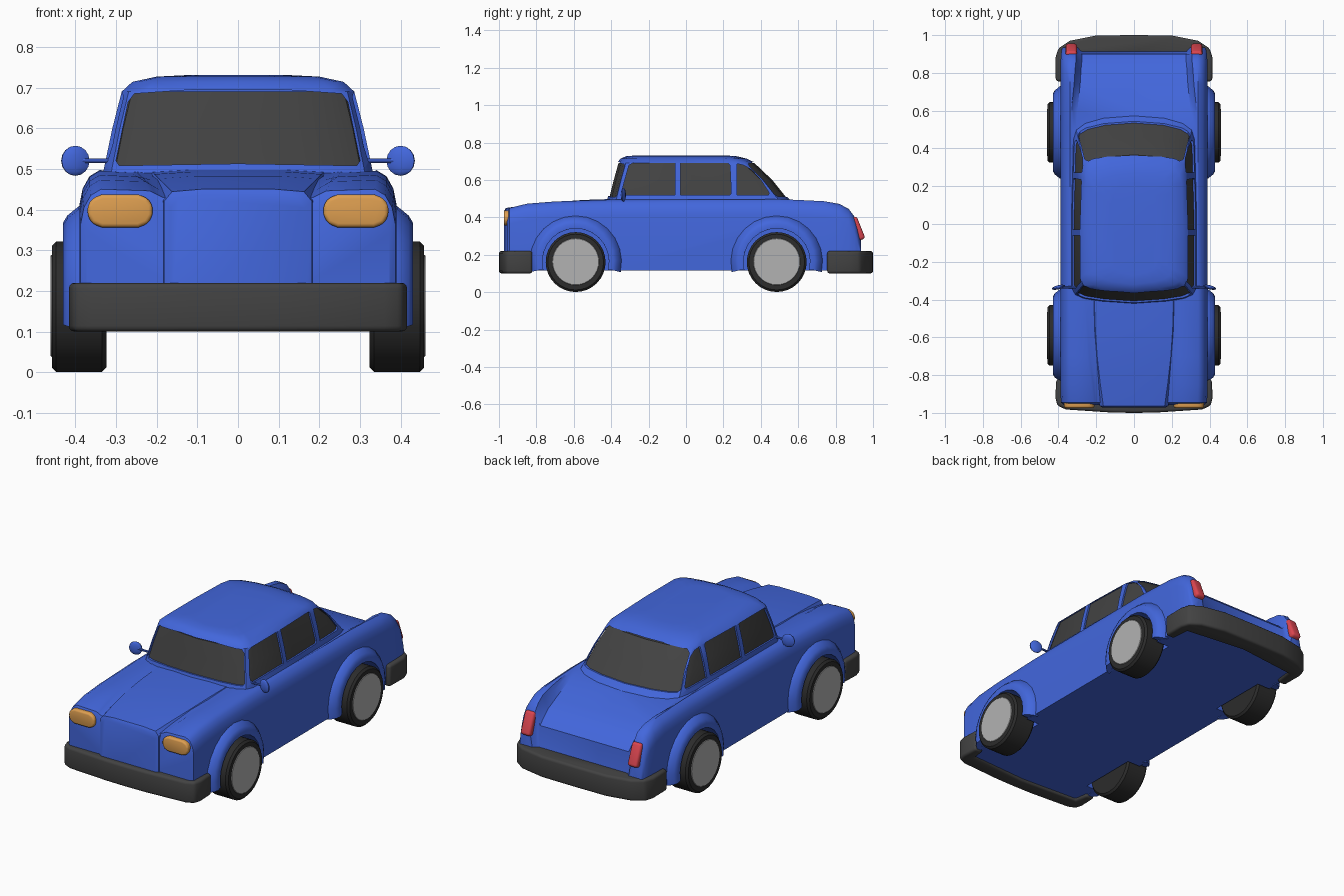
import bpy, bmesh, math
from mathutils import Matrix, Vector

if "Cube" in bpy.data.objects:
    bpy.data.objects.remove(bpy.data.objects["Cube"])


def material(name, rgb):
    m = bpy.data.materials.new(name)
    m.diffuse_color = (*rgb, 1)
    m.use_nodes = True
    m.node_tree.nodes["Principled BSDF"].inputs["Base Color"].default_value = m.diffuse_color
    return m


BLUE = material("blue_paint", (0.055, 0.135, 0.72))
DARK = material("dark_trim", (0.055, 0.055, 0.055))
TYRE = material("tyre_rubber", (0.025, 0.025, 0.025))
AMBER = material("amber_lamp", (0.72, 0.34, 0.08))
RED = material("red_lamp", (0.7, 0.06, 0.08))
HUB = material("hub_grey", (0.45, 0.45, 0.45))


def finish(name, bm, mat, bevel=0, angle=35, cutters=()):
    bmesh.ops.recalc_face_normals(bm, faces=bm.faces)
    me = bpy.data.meshes.new(name)
    bm.to_mesh(me)
    bm.free()
    ob = bpy.data.objects.new(name, me)
    bpy.context.collection.objects.link(ob)
    if mat:
        me.materials.append(mat)
    bpy.ops.object.select_all(action='DESELECT')
    ob.select_set(True)
    bpy.context.view_layer.objects.active = ob
    if bevel:
        b = ob.modifiers.new("round", 'BEVEL')
        b.width, b.segments = bevel, 3
        bpy.ops.object.modifier_apply(modifier=b.name)
    for c in cutters:
        m = ob.modifiers.new("cut", 'BOOLEAN')
        m.operation, m.object = 'DIFFERENCE', c
        bpy.ops.object.modifier_apply(modifier=m.name)
    if angle:
        bpy.ops.object.shade_smooth_by_angle(angle=math.radians(angle))
    for c in cutters:
        bpy.data.objects.remove(c)
    return ob


def loft(rings, closed=False):
    """Skin a list of equal rings; cap both ends unless closed."""
    bm = bmesh.new()
    vs = [[bm.verts.new(p) for p in r] for r in rings]
    n = len(vs[0])
    pairs = list(zip(vs, vs[1:])) + ([(vs[-1], vs[0])] if closed else [])
    for a, b in pairs:
        for i in range(n):
            bm.faces.new((a[i], a[(i + 1) % n], b[(i + 1) % n], b[i]))
    if not closed:
        bm.faces.new(vs[0])
        bm.faces.new(vs[-1])
    return bm


def mirrored(half):
    """Complete a ring whose first and last points lie on x = 0."""
    return half + [(-p[0], *p[1:]) for p in reversed(half[1:-1])]


def prism(outline, axis, lo, hi):
    def put(p, t):
        q = list(p)
        q.insert(axis, t)
        return q
    return loft([[put(p, t) for p in outline] for t in (lo, hi)])


def lathe_x(profile, y, z, a0=0, a1=360, n=32):
    """Revolve (x, r) points around an axis parallel to x."""
    full = a1 - a0 == 360
    rings = []
    for i in range(n if full else n + 1):
        a = math.radians(a0 + (a1 - a0) * i / n)
        rings.append([(x, y + r * math.cos(a), z + r * math.sin(a)) for x, r in profile])
    return loft(rings, closed=full)


def disc_x(x0, x1, r, y, z, n=32, chamfer=0.0):
    rings = [(x0, r - chamfer), (x0 + chamfer, r), (x1 - chamfer, r), (x1, r - chamfer)]
    if not chamfer:
        rings = [(x0, r), (x1, r)]
    return loft([[(x, y + q * math.cos(math.tau * i / n), z + q * math.sin(math.tau * i / n))
                  for i in range(n)] for x, q in rings])


def flip(bm, s):
    bmesh.ops.scale(bm, vec=(s, 1, 1), verts=bm.verts)
    return bm


AXLES = {"front": -0.59, "rear": 0.485}
SIDES = {"right": 1, "left": -1}
ZB = 0.115

# main body: y, half width, fender top, fender inner x, centre height
stations = [(-.957, .372, .425, .215, .40), (-.945, .387, .45, .205, .43),
            (-.85, .39, .473, .215, .45), (-.70, .39, .485, .235, .473),
            (-.40, .39, .495, .25, .49), (.50, .39, .497, .325, .492),
            (.60, .39, .493, .32, .472), (.74, .39, .486, .305, .43),
            (.82, .39, .472, .30, .398), (.87, .388, .445, .295, .365),
            (.90, .386, .405, .295, .335), (.915, .384, .36, .295, .20),
            (.935, .38, .28, .297, .14)]
rings = [mirrored([(0, y, ZB), (w, y, ZB), (w, y, zf - .085), (w - .008, y, zf - .045),
                   (w - .025, y, zf - .015), (w - .05, y, zf), (xi + .012, y, zf - .004),
                   (xi, y, (zf + zc) / 2), (xi - .02, y, zc), (0, y, zc)])
         for y, w, zf, xi, zc in stations]
wells = [finish("wheel_well", flip(disc_x(.31, .5, .178, y, .163), s), None, angle=0)
         for y in AXLES.values() for s in SIDES.values()]
finish("body", loft(rings), BLUE, cutters=wells)

# raised hood and nose panel
hood = [(-.972, .165, .435), (-.963, .182, .45), (-.85, .198, .466),
        (-.70, .215, .482), (-.55, .225, .493), (-.40, .23, .498)]
finish("hood", loft([mirrored([(0, y, ZB), (w, y, ZB), (w, y, z - .03), (w - .02, y, z - .006),
                               (w * .5, y, z), (0, y, z)]) for y, w, z in hood]), BLUE)


# cabin shell with window openings over a slightly smaller glass core
def cabin_ring(z, w, f, b, d=0.0):
    w, f, b = w - d, f + d, b - d
    v = w * .97
    return [(x, y, z) for x, y in mirrored(
        [(0, f), (.5 * w, f + .012), (.8 * w, f + .028), (.94 * w, f + .048), (w, f + .085),
         (w, (f + b) / 2), (v, b - .11), (.95 * v, b - .06), (.8 * v, b - .032),
         (.5 * v, b - .01), (0, b)])]


levels = [(.45, .337, -.435, .60), (.50, .33, -.42, .55), (.60, .309, -.395, .47),
          (.69, .286, -.37, .375), (.714, .26, -.35, .325), (.727, .20, -.32, .27),
          (.731, .12, -.27, .21)]
side_windows = [
    [(-.34, .52), (-.06, .52), (-.06, .69), (-.285, .69), (-.305, .678), (-.338, .56)],
    [(-.03, .52), (.235, .52), (.242, .53), (.235, .68), (.225, .69), (-.03, .69)],
    [(.272, .52), (.44, .52), (.445, .53), (.40, .60), (.35, .655), (.31, .678), (.272, .687)]]
half_front = [(0, .513), (.292, .508), (.30, .52), (.27, .665), (.255, .685), (.11, .695), (0, .695)]
half_rear = [(0, .508), (.285, .512), (.297, .525), (.26, .67), (.24, .688), (.11, .695), (0, .696)]
cutters = [finish("window_cut", prism(o, 0, -.5, .5), None, angle=0) for o in side_windows]
cutters.append(finish("window_cut", prism(mirrored(half_front), 1, -.6, -.25), None, angle=0))
cutters.append(finish("window_cut", prism(mirrored(half_rear), 1, .29, .75), None, angle=0))
finish("cabin", loft([cabin_ring(*l) for l in levels]), BLUE, angle=30, cutters=cutters)
finish("window_glass", loft([cabin_ring(*l, .009) for l in levels[:4]]), DARK, angle=30)

# wrap-around bumpers, U-shaped in plan
front_u = mirrored([(0, -1.0), (.12, -.998), (.36, -.982), (.405, -.962), (.416, -.92),
                    (.412, -.822), (.36, -.822), (.35, -.90), (0, -.92)])
rear_u = mirrored([(0, 1.0), (.20, .998), (.34, .97), (.40, .93), (.416, .88),
                   (.414, .755), (.36, .755), (.35, .86), (0, .90)])
finish("front_bumper", prism(front_u, 2, .10, .22), DARK, bevel=.014)
finish("rear_bumper", prism(rear_u, 2, .10, .22), DARK, bevel=.014)

for side, s in SIDES.items():
    # wheels and flared arches
    for end, y in AXLES.items():
        tag = f"{end}_{side}"
        finish(f"{tag}_tyre", flip(disc_x(.323, .458, .16, y, .161, chamfer=.011), s), TYRE)
        finish(f"{tag}_hub", flip(disc_x(.44, .461, .125, y, .163, chamfer=.002), s), HUB)
        arch = [(.375, .248), (.392, .245), (.42, .222), (.43, .205), (.428, .178), (.375, .178)]
        finish(f"{tag}_arch", flip(lathe_x(arch, y, .163, -13, 193, 14), s), BLUE)

    # headlights
    lamp = [(.21, .385), (.21, .41), (.222, .428), (.245, .437), (.335, .437), (.358, .428),
            (.37, .41), (.37, .385), (.358, .365), (.335, .356), (.245, .356), (.222, .365)]
    finish(f"{side}_headlight", flip(prism(lamp, 1, -.974, -.93), s), AMBER, bevel=.01)

    # tail lights, leaning with the fin
    bm = bmesh.new()
    bmesh.ops.create_cube(bm, size=1, matrix=Matrix.Translation((.332 * s, .916, .34))
                          @ Matrix.Rotation(.38, 4, 'X') @ Matrix.Diagonal((.06, .042, .128, 1)))
    finish(f"{side}_tail_light", bm, RED, bevel=.014)

    # door mirrors
    bm = bmesh.new()
    bmesh.ops.create_uvsphere(bm, u_segments=10, v_segments=8, radius=.037,
                              matrix=Matrix.Translation((.40 * s, -.335, .52))
                              @ Matrix.Rotation(-.25 * s, 4, 'Z') @ Matrix.Diagonal((1, .3, 1, 1)))
    finish(f"{side}_mirror", bm, BLUE)
    finish(f"{side}_mirror_arm", flip(disc_x(.30, .40, .006, -.335, .52, 8), s), BLUE)
